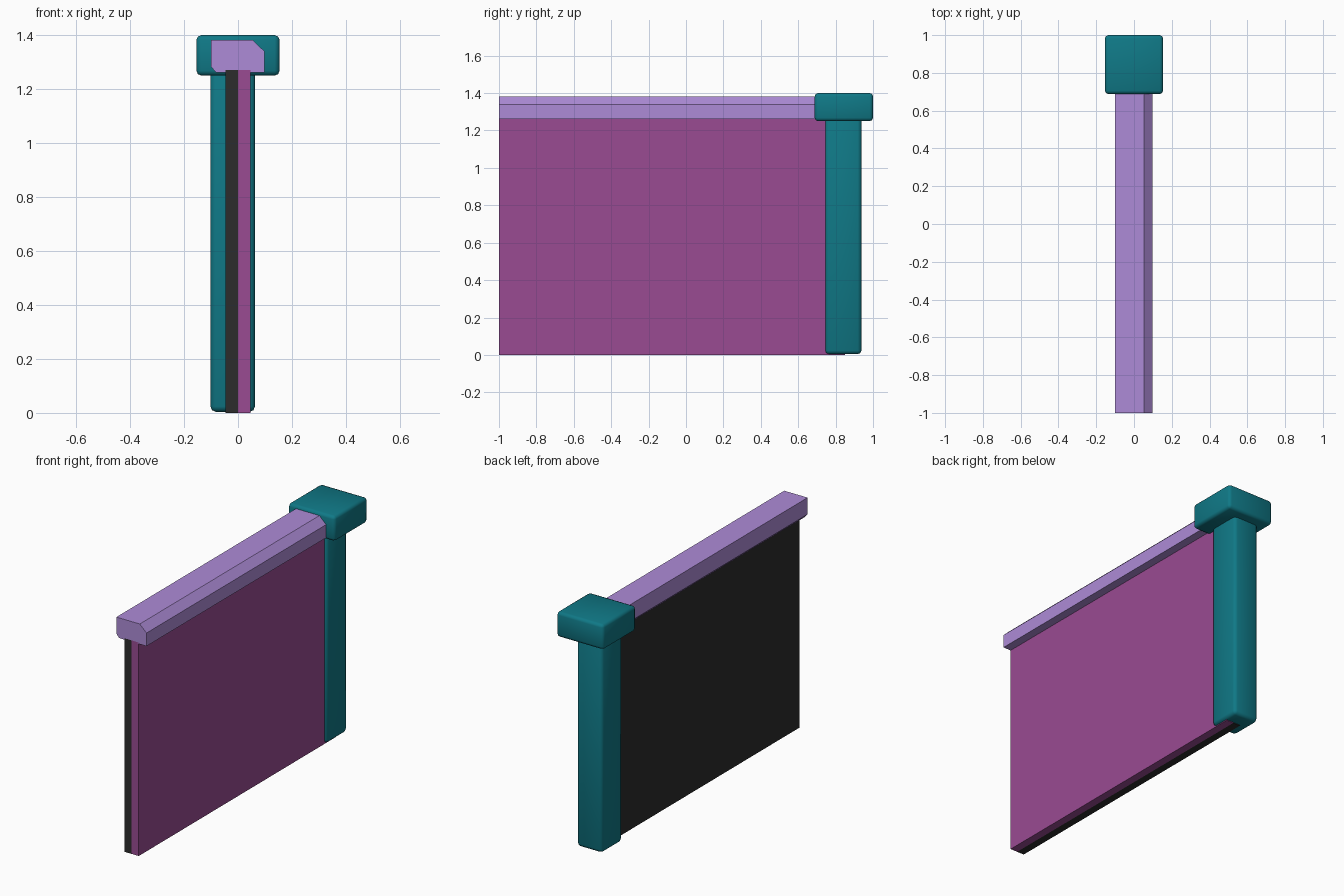
import bpy, bmesh, math

if "Cube" in bpy.data.objects:
    bpy.data.objects.remove(bpy.data.objects["Cube"])


def material(name, rgb):
    m = bpy.data.materials.new(name)
    m.diffuse_color = (*rgb, 1)
    m.use_nodes = True
    m.node_tree.nodes["Principled BSDF"].inputs["Base Color"].default_value = m.diffuse_color
    return m


TEAL = material("teal", (0.005, 0.19, 0.24))
PURPLE = material("purple", (0.42, 0.26, 0.68))
MAGENTA = material("magenta", (0.32, 0.07, 0.29))
BLACK = material("black", (0.025, 0.025, 0.025))


def extrude_y(name, profile, y0, y1, mat):
    """Extrude an x-z profile along y."""
    bm = bmesh.new()
    face = bm.faces.new([bm.verts.new((x, y0, z)) for x, z in profile])
    ext = bmesh.ops.extrude_face_region(bm, geom=[face])
    verts = [v for v in ext["geom"] if isinstance(v, bmesh.types.BMVert)]
    bmesh.ops.translate(bm, vec=(0, y1 - y0, 0), verts=verts)
    bmesh.ops.recalc_face_normals(bm, faces=bm.faces)
    mesh = bpy.data.meshes.new(name)
    bm.to_mesh(mesh)
    bm.free()
    mesh.materials.append(mat)
    obj = bpy.data.objects.new(name, mesh)
    bpy.context.collection.objects.link(obj)
    return obj


def box(name, x0, x1, y0, y1, z0, z1, mat, bevel=0):
    obj = extrude_y(name, [(x0, z0), (x1, z0), (x1, z1), (x0, z1)], y0, y1, mat)
    if bevel:
        mod = obj.modifiers.new("rounded_edges", "BEVEL")
        mod.width = bevel
        mod.segments = 2
        for p in obj.data.polygons:
            p.use_smooth = True
    return obj


# Wall: two thin panels back to back, ending inside the post
box("wall_panel_left", -0.047, 0, -1, 0.85, 0, 1.27, BLACK)
box("wall_panel_right", 0, 0.047, -1, 0.85, 0, 1.27, MAGENTA)

# Top rail with one large and one small chamfer
rail = [(-0.082, 1.262), (0.098, 1.262), (0.098, 1.34),
        (0.054, 1.382), (-0.1, 1.382), (-0.1, 1.283)]
extrude_y("top_rail", rail, -1, 0.85, PURPLE)

# Rounded end post and its cap
box("end_post", -0.102, 0.063, 0.743, 0.938, 0.004, 1.33, TEAL, 0.02)
box("post_cap", -0.154, 0.154, 0.688, 1.0, 1.25, 1.40, TEAL, 0.018)
